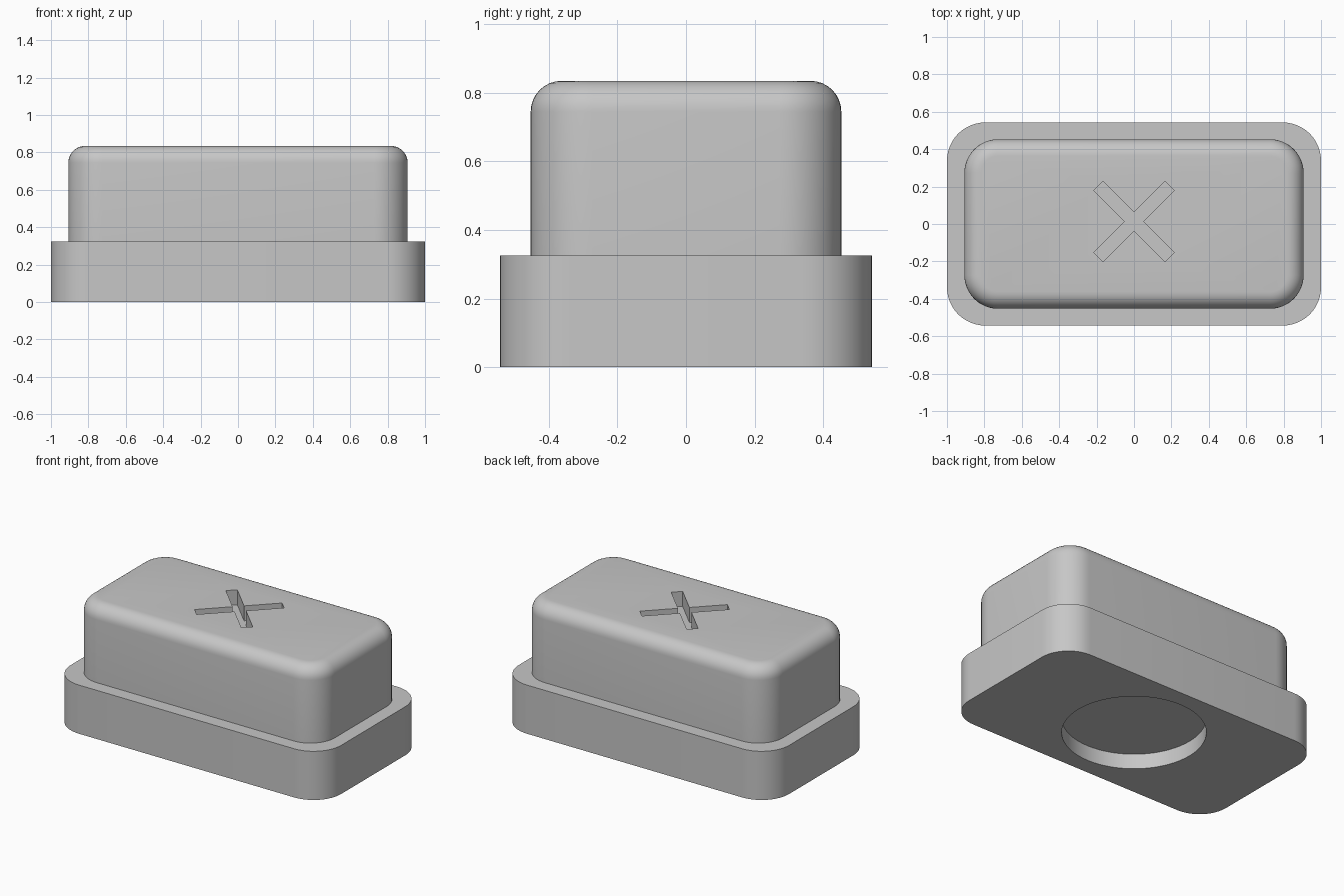
import bpy
import bmesh
from math import pi, cos, sin

cube = bpy.data.objects.get("Cube")
if cube:
    bpy.data.objects.remove(cube, do_unlink=True)

# Single plain grey material
GREY = (0.57, 0.57, 0.57, 1)
grey = bpy.data.materials.new("plain_grey")
grey.use_nodes = True
grey.diffuse_color = GREY
grey.node_tree.nodes["Principled BSDF"].inputs["Base Color"].default_value = GREY


def rounded_rect(hx, hy, r, seg=12):
    """Outline of a rounded rectangle, counter-clockwise."""
    pts = []
    for k, (sx, sy) in enumerate([(1, 1), (-1, 1), (-1, -1), (1, -1)]):
        for i in range(seg + 1):
            a = (k + i / seg) * pi / 2
            pts.append((sx * (hx - r) + r * cos(a), sy * (hy - r) + r * sin(a)))
    return pts


def loft(name, rings):
    """Solid through (outline, height) rings with equal point counts."""
    bm = bmesh.new()
    loops = [[bm.verts.new((x, y, z)) for x, y in pts] for pts, z in rings]
    for low, high in zip(loops, loops[1:]):
        for i in range(len(low)):
            j = (i + 1) % len(low)
            bm.faces.new((low[i], low[j], high[j], high[i]))
    bm.faces.new(loops[0][::-1])
    bm.faces.new(loops[-1])
    bmesh.ops.recalc_face_normals(bm, faces=bm.faces)
    mesh = bpy.data.meshes.new(name)
    bm.to_mesh(mesh)
    bm.free()
    mesh.materials.append(grey)
    obj = bpy.data.objects.new(name, mesh)
    bpy.context.collection.objects.link(obj)
    return obj


def cut(target, cutter):
    mod = target.modifiers.new(cutter.name, "BOOLEAN")
    mod.operation = "DIFFERENCE"
    mod.solver = "EXACT"
    mod.object = cutter
    bpy.context.view_layer.objects.active = target
    bpy.ops.object.modifier_apply(modifier=mod.name)
    bpy.data.objects.remove(cutter, do_unlink=True)


# Wide base stepping in to a raised block with a rounded top edge
BASE_TOP, TOP, FILLET = 0.325, 0.835, 0.09
base = rounded_rect(1.0, 0.543, 0.205)
rings = [(base, 0), (base, BASE_TOP), (rounded_rect(0.907, 0.453, 0.18), BASE_TOP)]
for i in range(9):
    a = i / 8 * pi / 2
    inset = FILLET * (1 - cos(a))
    outline = rounded_rect(0.907 - inset, 0.453 - inset, 0.18 - inset)
    rings.append((outline, TOP - FILLET * (1 - sin(a))))
body = loft("stepped_button_body", rings)

# Diagonal cross slot in the top
w, l = 0.035, 0.269
arm = [(l, -w), (l, w), (w, w)]
cross = []
for k in range(4):
    a = k * pi / 2 + pi / 4
    cross += [(x * cos(a) - y * sin(a), x * sin(a) + y * cos(a) + 0.014) for x, y in arm]
cut(body, loft("cross_slot_cutter", [(cross, TOP - 0.1), (cross, TOP + 0.1)]))

# Round recess in the underside
disc = [(0.432 * cos(i * pi / 36), 0.432 * sin(i * pi / 36)) for i in range(72)]
cut(body, loft("round_recess_cutter", [(disc, -0.1), (disc, 0.1)]))

# Smooth the curves and keep the steps crisp
bpy.ops.object.select_all(action="DESELECT")
body.select_set(True)
bpy.context.view_layer.objects.active = body
bpy.ops.object.shade_smooth_by_angle(angle=pi / 6)
